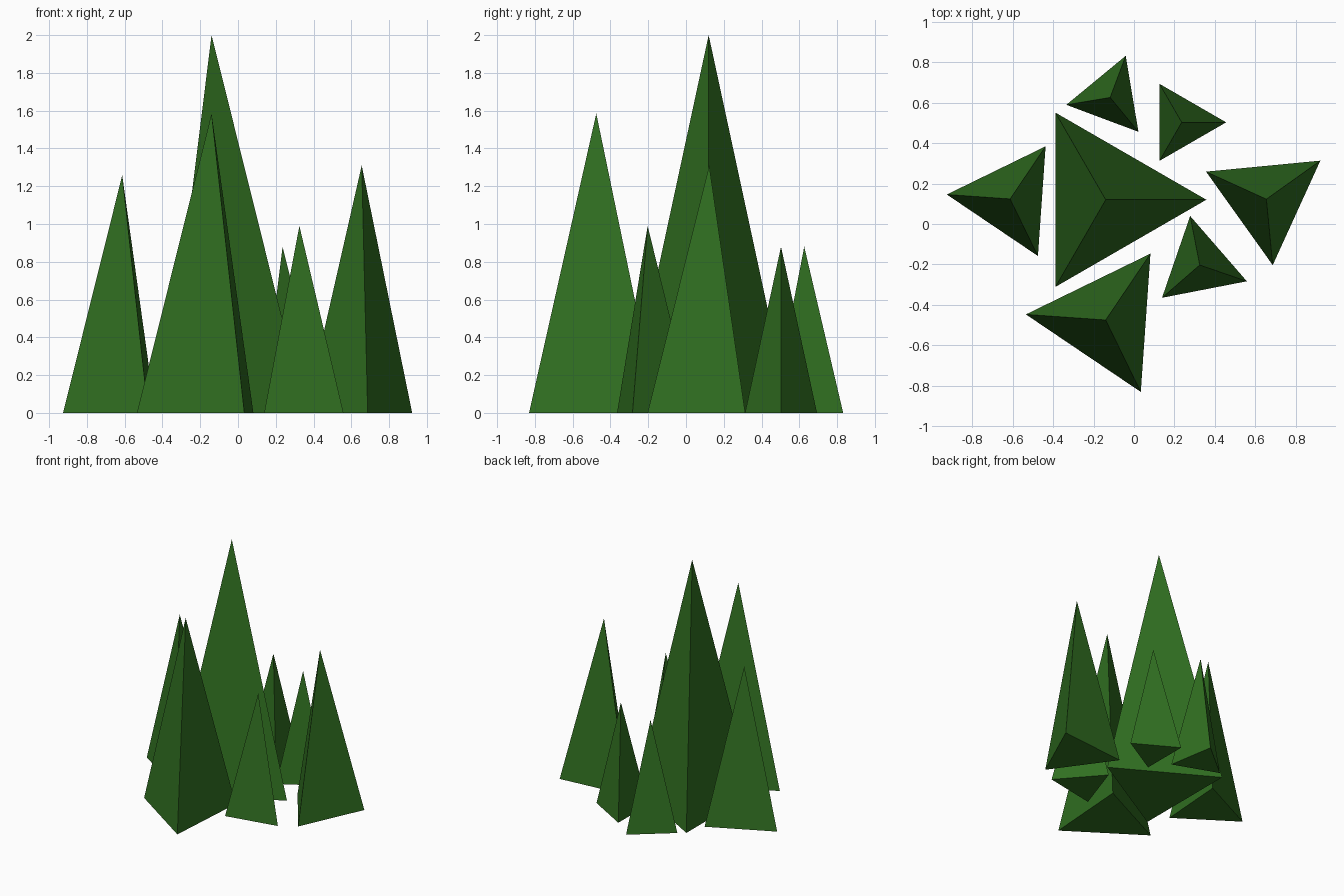
import bpy
from math import radians

if "Cube" in bpy.data.objects:
    bpy.data.objects.remove(bpy.data.objects["Cube"])

green = bpy.data.materials.new("pine_green")
green.diffuse_color = (0.03, 0.16, 0.015, 1)
green.use_nodes = True
green.node_tree.nodes["Principled BSDF"].inputs["Base Color"].default_value = green.diffuse_color


def tree(name, x, y, radius, height, angle):
    """Three-sided cone standing on the ground, one base corner at the given angle."""
    bpy.ops.mesh.primitive_cone_add(vertices=3, radius1=radius, radius2=0, depth=height)
    obj = bpy.context.object
    obj.name = name
    # The primitive's first base corner points along +y
    obj.rotation_euler.z = radians(angle - 90)
    obj.location = (x, y, height / 2)
    obj.data.materials.append(green)


# Grove: name, x, y, radius, height, corner angle
tree("tall_tree", -0.14, 0.12, 0.498, 2.0, 0)
tree("front_tree", -0.14, -0.475, 0.396, 1.585, 56)
tree("left_tree", -0.613, 0.124, 0.314, 1.258, 56)
tree("right_tree", 0.655, 0.123, 0.328, 1.31, 35.5)
tree("front_right_small_tree", 0.325, -0.203, 0.247, 0.99, -19)
tree("back_right_small_tree", 0.236, 0.503, 0.22, 0.88, 0)
tree("back_small_tree", -0.118, 0.626, 0.22, 0.88, 69.5)
